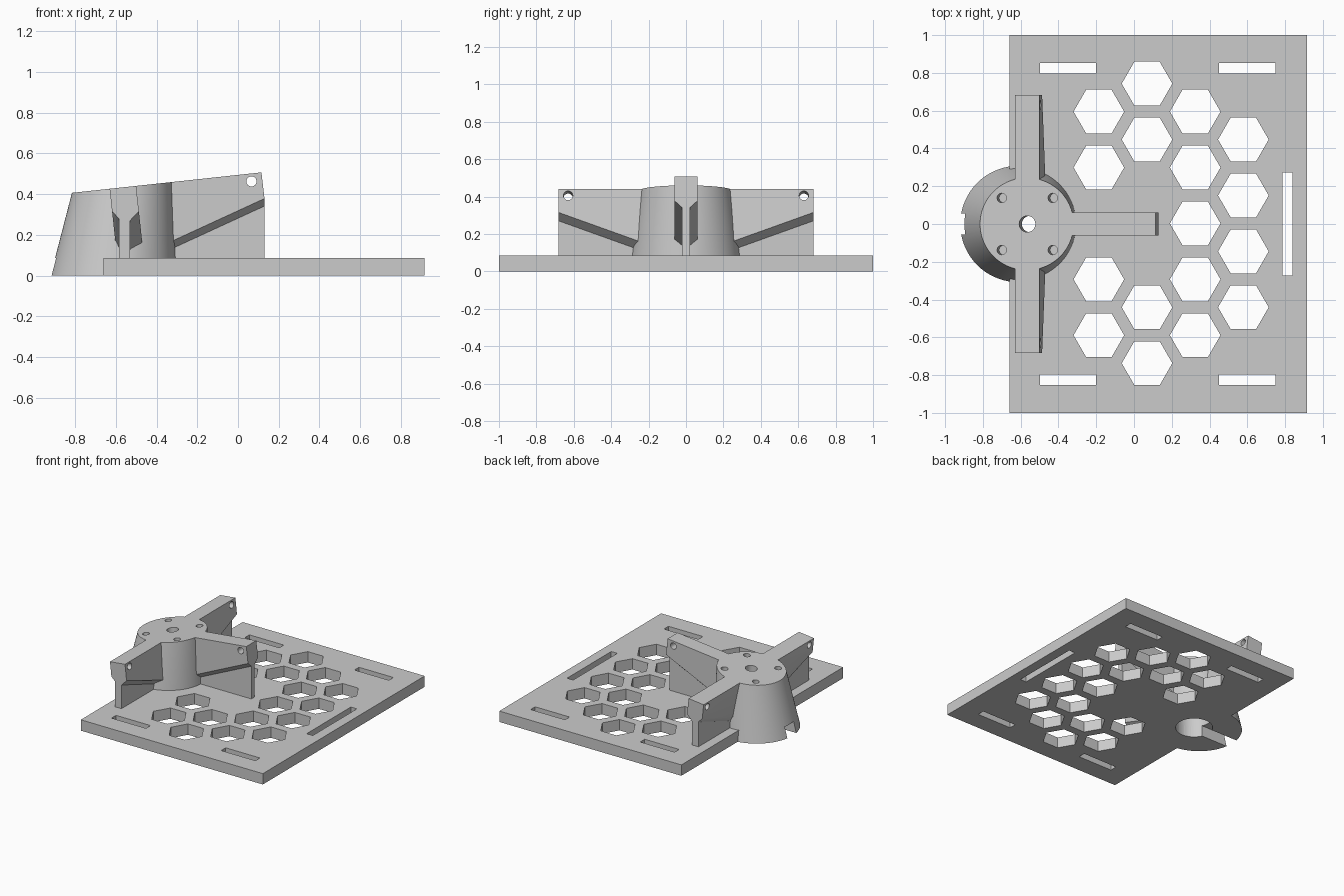
import bpy, bmesh
from math import cos, sin, pi, radians, atan
from mathutils import Matrix, Vector

if "Cube" in bpy.data.objects:
    bpy.data.objects.remove(bpy.data.objects["Cube"])

grey = bpy.data.materials.new("plain_grey")
grey.use_nodes = True
colour = (0.6, 0.6, 0.6, 1)
grey.diffuse_color = colour
grey.node_tree.nodes["Principled BSDF"].inputs["Base Color"].default_value = colour

SLOPE = 0.108           # tilt of the mounting face
TILT = -atan(SLOPE)
T = 0.085               # plate thickness
HUB_X = -0.565


def top_z(x):
    return 0.494 + SLOPE * x


def make(name, bm):
    bmesh.ops.recalc_face_normals(bm, faces=bm.faces)
    me = bpy.data.meshes.new(name)
    bm.to_mesh(me)
    bm.free()
    me.materials.append(grey)
    ob = bpy.data.objects.new(name, me)
    bpy.context.collection.objects.link(ob)
    return ob


def loft(bm, a, b):
    """Closed solid between two matching outlines."""
    va, vb = [bm.verts.new(p) for p in a], [bm.verts.new(p) for p in b]
    n = len(a)
    bm.faces.new(va)
    bm.faces.new(vb[::-1])
    for i in range(n):
        bm.faces.new((va[i], va[(i + 1) % n], vb[(i + 1) % n], vb[i]))


def box(bm, lo, hi):
    lo, hi = Vector(lo), Vector(hi)
    m = Matrix.Translation((lo + hi) / 2) @ Matrix.Diagonal((*(hi - lo), 1))
    bmesh.ops.create_cube(bm, size=1, matrix=m)


def rod(bm, centre, r, length, rot=Matrix(), sides=32):
    bmesh.ops.create_cone(bm, cap_ends=True, segments=sides, radius1=r, radius2=r,
                          depth=length, matrix=Matrix.Translation(centre) @ rot)


def cut(ob, bm):
    """Subtract the cutter mesh and discard it."""
    cutter = make("cutter", bm)
    cutter.hide_render = True
    mod = ob.modifiers.new("cut", 'BOOLEAN')
    mod.operation, mod.solver, mod.object = 'DIFFERENCE', 'EXACT', cutter
    bpy.context.view_layer.objects.active = ob
    bpy.ops.object.modifier_apply(modifier=mod.name)
    bpy.data.objects.remove(cutter)


def smooth(ob):
    bpy.ops.object.select_all(action='DESELECT')
    ob.select_set(True)
    bpy.context.view_layer.objects.active = ob
    bpy.ops.object.shade_smooth_by_angle(angle=radians(30))


tilt = Matrix.Rotation(TILT, 4, 'Y')
along_x = Matrix.Rotation(pi / 2, 4, 'Y')
along_y = Matrix.Rotation(pi / 2, 4, 'X')


def hollow(bm):
    """Wiring cavity under the hub and its channel to the rear."""
    rod(bm, (HUB_X, 0, 0.1), 0.133, 0.4, sides=48)


def channel(bm):
    box(bm, (-1.1, -0.055, -0.1), (HUB_X, 0.055, 0.085))


# Base plate with hexagon grid and strap slots
bm = bmesh.new()
box(bm, (-0.66, -1, 0), (0.915, 1, T))
base_plate = make("base_plate", bm)
bm = bmesh.new()
columns = [(-4, -2, 2, 4), (-5, -3, 3, 5), (-4, -2, 0, 2, 4), (-3, -1, 1, 3)]
for c, rows in enumerate(columns):
    for k in rows:
        # corner points towards x
        rod(bm, (-0.186 + 0.255 * c, 0.148 * k + 0.003, T / 2), 0.134, 0.4,
            Matrix.Rotation(pi / 2, 4, 'Z'), sides=6)
for s in (-1, 1):
    for x in (-0.498, 0.45):
        y = 0.824 * s
        box(bm, (x, y - 0.028, -0.1), (x + 0.298, y + 0.028, 0.2))
box(bm, (0.785, -0.273, -0.1), (0.838, 0.273, 0.2))
cut(base_plate, bm)
for part in (hollow, channel):
    bm = bmesh.new()
    part(bm)
    cut(base_plate, bm)

# Leaning hub with a tilted mounting face
bm = bmesh.new()
ring = [(cos(2 * pi * i / 72), sin(2 * pi * i / 72)) for i in range(72)]
foot = [(-0.612 + 0.308 * c, 0.308 * s, 0) for c, s in ring]
head = [(-0.567 + 0.248 * c, 0.245 * s, top_z(-0.567 + 0.248 * c)) for c, s in ring]
loft(bm, foot, head)
hub = make("hub", bm)
for part in (hollow, channel):
    bm = bmesh.new()
    part(bm)
    cut(hub, bm)
bm = bmesh.new()
rod(bm, (HUB_X, 0, top_z(HUB_X)), 0.043, 0.4, tilt)
for x in (-0.70, -0.43):
    for y in (-0.138, 0.138):
        rod(bm, (x, y, top_z(x)), 0.025, 0.2, tilt, sides=24)
cut(hub, bm)
smooth(hub)


# Front arm: wide head tapering to a thin web
def front_section(x_top, x_low, z_edge, w=0.062, web=0.021):
    half = [(x_top, w, top_z(x_top)), (x_low, w, z_edge),
            (x_low, web, z_edge - 0.037), (x_low, web, 0.02)]
    return half + [(x, -y, z) for x, y, z in half[::-1]]


bm = bmesh.new()
loft(bm, front_section(-0.4, -0.4, 0.134), front_section(0.115, 0.13, 0.378))
middle_arm = make("middle_arm", bm)
bm = bmesh.new()
rod(bm, (0.066, 0, 0.462), 0.025, 0.4, along_y, sides=24)
cut(middle_arm, bm)
smooth(middle_arm)


# Side arms: tilted head over an upright web
def side_section(y, z_edge):
    xl, xr = -0.63, -0.50
    zl, zr = top_z(xl), top_z(xr)
    return [(xl, y, zl), (xl + SLOPE * (zl - z_edge), y, z_edge),
            (-0.585, y, z_edge - 0.035), (-0.585, y, 0.02),
            (-0.53, y, 0.02), (-0.53, y, z_edge - 0.045),
            (xr + SLOPE * (zr - z_edge), y, z_edge), (xr, y, zr)]


for side, name in ((1, "left_arm"), (-1, "right_arm")):
    bm = bmesh.new()
    loft(bm, side_section(0.18 * side, 0.135), side_section(0.682 * side, 0.315))
    arm = make(name, bm)
    bm = bmesh.new()
    rod(bm, (-0.56, 0.63 * side, 0.398), 0.025, 0.4, tilt @ along_x, sides=24)
    cut(arm, bm)
    smooth(arm)
